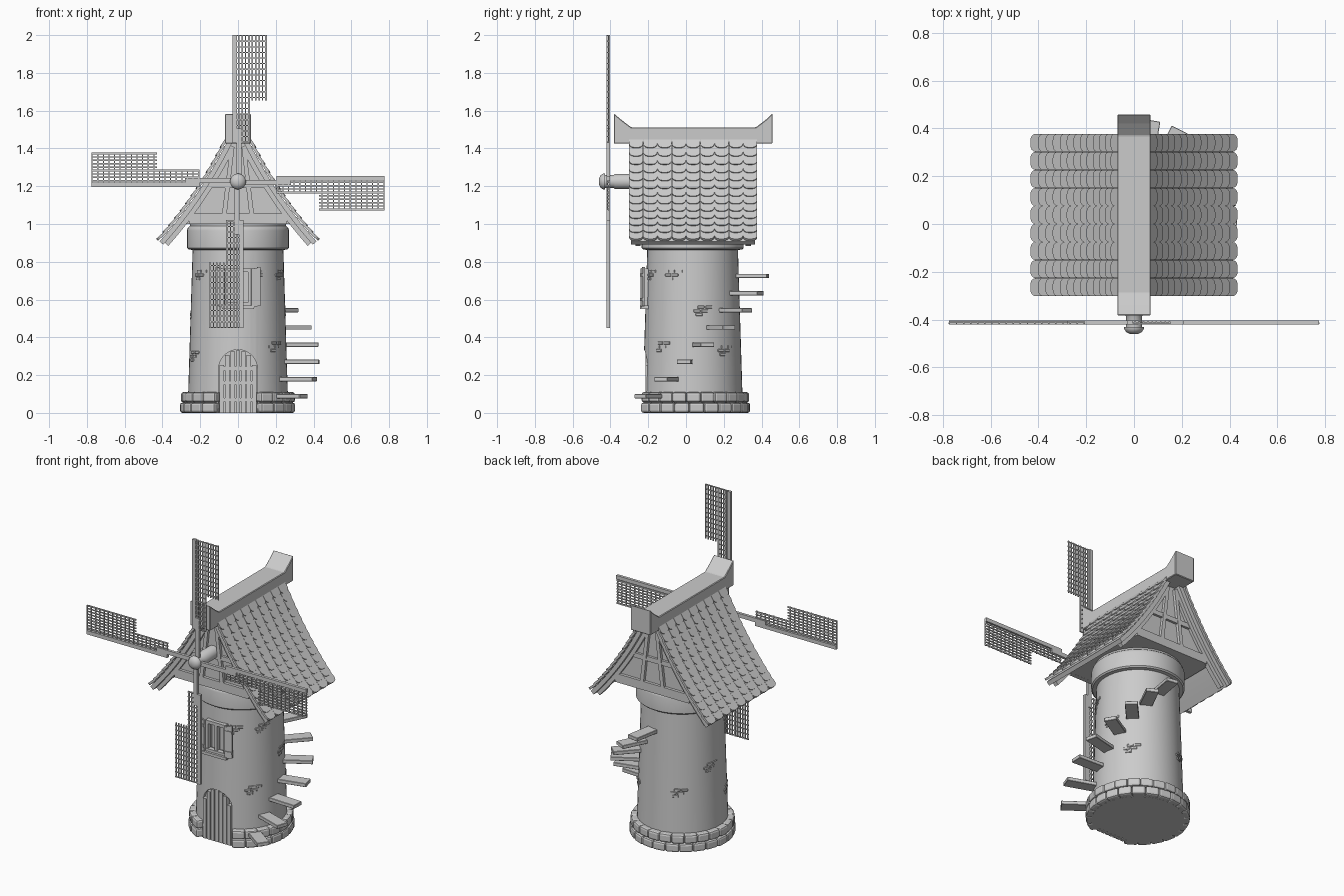
import bpy, bmesh, math, random
from mathutils import Matrix, Vector

if "Cube" in bpy.data.objects:
    bpy.data.objects.remove(bpy.data.objects["Cube"])

random.seed(4)
CY = 0.035                      # tower axis in y
HUB_Z = 1.225
T, R = Matrix.Translation, Matrix.Rotation
XZ = Matrix(((1, 0, 0, 0), (0, 0, 1, 0), (0, 1, 0, 0), (0, 0, 0, 1)))   # profile in xz, depth y
YZ = Matrix(((0, 0, 1, 0), (1, 0, 0, 0), (0, 1, 0, 0), (0, 0, 0, 1)))   # profile in yz, depth x


def box(bm, center, size, mat=Matrix()):
    m = mat @ T(center) @ Matrix.Diagonal((*size, 1))
    bmesh.ops.create_cube(bm, size=1, matrix=m)


def prism(bm, pts, d0, d1, mat):
    a = [bm.verts.new(mat @ Vector((p[0], p[1], d0))) for p in pts]
    b = [bm.verts.new(mat @ Vector((p[0], p[1], d1))) for p in pts]
    bm.faces.new(a)
    bm.faces.new(b[::-1])
    for i in range(len(pts)):
        j = (i + 1) % len(pts)
        bm.faces.new((a[i], b[i], b[j], a[j]))


def lathe(bm, prof, mat, n=48):
    rings = [[bm.verts.new(mat @ Vector((r * math.cos(2 * math.pi * k / n),
              r * math.sin(2 * math.pi * k / n), z))) for k in range(n)] for r, z in prof]
    for a, b in zip(rings, rings[1:]):
        for k in range(n):
            j = (k + 1) % n
            bm.faces.new((a[k], a[j], b[j], b[k]))
    bm.faces.new(rings[0][::-1])
    bm.faces.new(rings[-1])


def finish(bm, name, bevel=0, smooth=False, mirror=False, segs=2):
    bmesh.ops.recalc_face_normals(bm, faces=bm.faces)
    me = bpy.data.meshes.new(name)
    bm.to_mesh(me)
    bm.free()
    ob = bpy.data.objects.new(name, me)
    bpy.context.collection.objects.link(ob)
    if smooth:
        bpy.ops.object.select_all(action='DESELECT')
        ob.select_set(True)
        bpy.context.view_layer.objects.active = ob
        bpy.ops.object.shade_smooth_by_angle(angle=math.radians(35))
    if bevel:
        m = ob.modifiers.new('Bevel', 'BEVEL')
        m.width, m.segments = bevel, segs
    if mirror:
        ob.modifiers.new('Mirror', 'MIRROR')
    return ob


def polar(deg, cy=CY):
    return T((0, cy, 0)) @ R(math.radians(deg), 4, 'Z')


def tower_r(z):
    return 0.267 - 0.027 * z / 0.87


def arch(w, h):                 # arched door outline
    return [(-w, -0.02)] + [(-w * math.cos(math.pi * k / 14),
            h - w + w * math.sin(math.pi * k / 14)) for k in range(15)] + [(w, -0.02)]


# tower, with door and window recesses
bm = bmesh.new()
prism(bm, arch(0.102, 0.335), -0.5, -0.185, XZ)
box(bm, (0, -0.33, 0.665), (0.13, 0.32, 0.19))
cutter = finish(bm, 'recess_cutter')
cutter.hide_render = True
cutter.hide_viewport = True
bm = bmesh.new()
lathe(bm, [(tower_r(0), 0), (tower_r(0.87), 0.87)], T((0, CY, 0)))
tower = finish(bm, 'tower', smooth=True)
mod = tower.modifiers.new('Recess', 'BOOLEAN')
mod.object, mod.operation, mod.solver = cutter, 'DIFFERENCE', 'EXACT'

# collar under the cap
bm = bmesh.new()
lathe(bm, [(0.235, 0.862), (0.262, 0.865), (0.27, 0.873), (0.27, 0.965), (0.266, 0.98),
           (0.255, 0.99), (0.255, 1.01)], T((0, CY, 0)))
finish(bm, 'collar', smooth=True)

# foundation stones, open at the door
bm = bmesh.new()
for row, n in enumerate((20, 21)):
    step = 312 / n
    for i in range(n):
        w = 2 * 0.3 * math.tan(math.radians(step / 2)) - 0.002
        box(bm, (0.263 - 0.004 * row + random.uniform(-.003, .003), 0, 0.0275 + 0.055 * row),
            (0.08, w, 0.054), polar(-66 + step * (i + 0.5)))
finish(bm, 'foundation_stones', bevel=0.012)

# door planks and rails
bm = bmesh.new()
for i in range(7):
    x = -0.0858 + 0.0286 * i
    e = min(abs(x) + 0.012, 0.1)
    box(bm, (x, -0.2, (0.233 + math.sqrt(0.01 - e * e)) / 2), (0.023, 0.03, 0.233 + math.sqrt(0.01 - e * e)))
for z in (0.07, 0.16, 0.235):
    box(bm, (0, -0.193, z), (0.19, 0.03, 0.02))
finish(bm, 'door')

# window frame, sill and open shutters
bm = bmesh.new()
for z in (0.575, 0.755):
    box(bm, (0, -0.215, z), (0.14, 0.03, 0.02))
for x in (-0.062, 0, 0.062):
    box(bm, (x, -0.21, 0.665), (0.016, 0.03, 0.19))
box(bm, (0, -0.222, 0.56), (0.17, 0.045, 0.018))
finish(bm, 'window_frame')
bm = bmesh.new()
m = T((0.068, -0.235, 0.665)) @ R(math.radians(14), 4, 'Z')
for i in range(3):
    box(bm, (0.01 + 0.0165 * i, 0, 0.004 * (i - 1)), (0.0155, 0.012, 0.205), m)
for z in (-0.065, 0.065):
    box(bm, (0.027, -0.004, z), (0.046, 0.014, 0.016), m)
finish(bm, 'shutters', mirror=True)

# exposed brick patches
bm = bmesh.new()
for deg, z in ((-25, 0.73), (12, 0.54), (42, 0.33), (-65, 0.73), (-145, 0.73),
               (120, 0.36), (165, 0.5), (205, 0.3), (-40, 0.35)):
    for dx, dz in ((-.03, 0), (.012, 0), (-.008, .02), (.035, .02), (-.018, -.02)):
        d = deg + math.degrees(dx / 0.25)
        box(bm, (tower_r(z + dz) - 0.003, 0, z + dz), (0.014, 0.036, 0.015), polar(d))
finish(bm, 'wall_bricks', bevel=0.002, segs=1)

# spiral steps
bm = bmesh.new()
for i in range(8):
    box(bm, (0.32, 0, 0.088 + 0.091 * i), (0.22, 0.075, 0.023), polar(-36 + 16.6 * i, 0.01))
finish(bm, 'spiral_steps', bevel=0.002, segs=1)

# roof curve: position and outward normal
P0, P1, P2 = Vector((0.055, 1.44)), Vector((0.205, 1.14)), Vector((0.415, 0.908))


def roof(t, off=0.0):
    p = P0 * (1 - t) ** 2 + P1 * 2 * t * (1 - t) + P2 * t * t
    tan = ((P1 - P0) * (1 - t) + (P2 - P1) * t).normalized()
    n = Vector((-tan.y, tan.x))
    return p + n * off, tan, n


def curve(off, t0=0.0, t1=1.0, k=16):
    return [roof(t0 + (t1 - t0) * i / k, off)[0] for i in range(k + 1)]


# roof boards
bm = bmesh.new()
prism(bm, curve(0) + curve(-0.026)[::-1], -0.29, 0.365, XZ)
finish(bm, 'roof_boards', mirror=True, smooth=True)

# roof tiles
bm = bmesh.new()
ROWS, COLS, W = 13, 9, 0.0755
rc = 0.026
tile = [(-W / 2 + .0007, -0.02), (W / 2 - .0007, -0.02)]
for cx, a0 in ((W / 2 - .0007 - rc, 0), (-W / 2 + .0007 + rc, 90)):
    for k in range(5):
        a = math.radians(a0 + 22.5 * k)
        tile.append((cx + rc * math.cos(a), 0.052 - rc + rc * math.sin(a)))
for r in range(ROWS):
    p, tan, n = roof(r / ROWS, 0.003)
    for c in range(COLS):
        y = -0.302 + W * (c + 0.5)
        m = Matrix(((0, tan.x, n.x, p.x), (1, 0, 0, y), (0, tan.y, n.y, p.y), (0, 0, 0, 1)))
        prism(bm, tile, 0, 0.014, m @ R(math.radians(7), 4, 'X'))
finish(bm, 'roof_tiles', mirror=True)

# cap body with gable walls
side = [p for p in curve(-0.024) if p.y > 1.005] + [Vector((0.285, 1.0))]
bm = bmesh.new()
prism(bm, side + [Vector((-p.x, p.y)) for p in side[::-1]], -0.25, 0.325, XZ)
finish(bm, 'cap_body')

# gable timbers, both ends
bm = bmesh.new()
for y0, y1 in ((-0.268, -0.24), (0.315, 0.343)):
    yc = (y0 + y1) / 2
    box(bm, (0, yc, 1.027), (0.52, y1 - y0, 0.055))
    box(bm, (0, yc, 1.205), (0.27, y1 - y0 - .006, 0.03))
    for s in (1, -1):
        prism(bm, [(s * .02, 1.4), (s * .042, 1.4), (s * .085, 1.05), (s * .06, 1.05)], y0, y1, XZ)
        rafter = curve(-0.02, 0.02, 0.98) + curve(-0.05, 0.02, 0.98)[::-1]
        prism(bm, [(s * p.x, p.y) for p in rafter], y0, y1, XZ)
finish(bm, 'gable_timbers')

# ridge beam with upturned ends
bm = bmesh.new()
prism(bm, [(-0.382, 1.425), (0.458, 1.425), (0.458, 1.585), (0.42, 1.55), (0.37, 1.512),
           (-0.29, 1.512), (-0.34, 1.55), (-0.382, 1.585)], -0.07, 0.07, YZ)
finish(bm, 'ridge_beam', bevel=0.004, segs=1)

# sail shaft and hub
bm = bmesh.new()
ax = T((0, 0, HUB_Z)) @ R(math.radians(90), 4, 'X')
lathe(bm, [(0.04, 0.2), (0.04, 0.375), (0.034, 0.385), (0.034, 0.43), (0.042, 0.43),
           (0.042, 0.438), (0.033, 0.452), (0.015, 0.461)], ax, 24)
finish(bm, 'shaft_and_hub', smooth=True)

# four lattice sails
bm = bmesh.new()
for k in range(4):
    m = T((0, -0.412, HUB_Z)) @ R(math.radians(90 * k), 4, 'Y')
    box(bm, (0.006, 0, 0.14), (0.026, 0.018, 0.28), m)
    box(bm, (-0.018, 0, 0.49), (0.024, 0.018, 0.57), m)
    for i in range(9):
        v = 0.004 + 0.018 * i
        u0 = 0.205 if i < 4 else 0.43
        w = 0.009 if i in (0, 3, 8) else 0.0065
        box(bm, (v, 0.002, (u0 + 0.775) / 2), (w, 0.006, 0.775 - u0), m)
    for j in range(20):
        u = 0.208 + 0.0297 * j
        e = 0.152 if u > 0.42 else 0.062
        box(bm, ((e - 0.02) / 2, -0.003, u), (e + 0.02, 0.006, 0.006), m)
finish(bm, 'sails')
